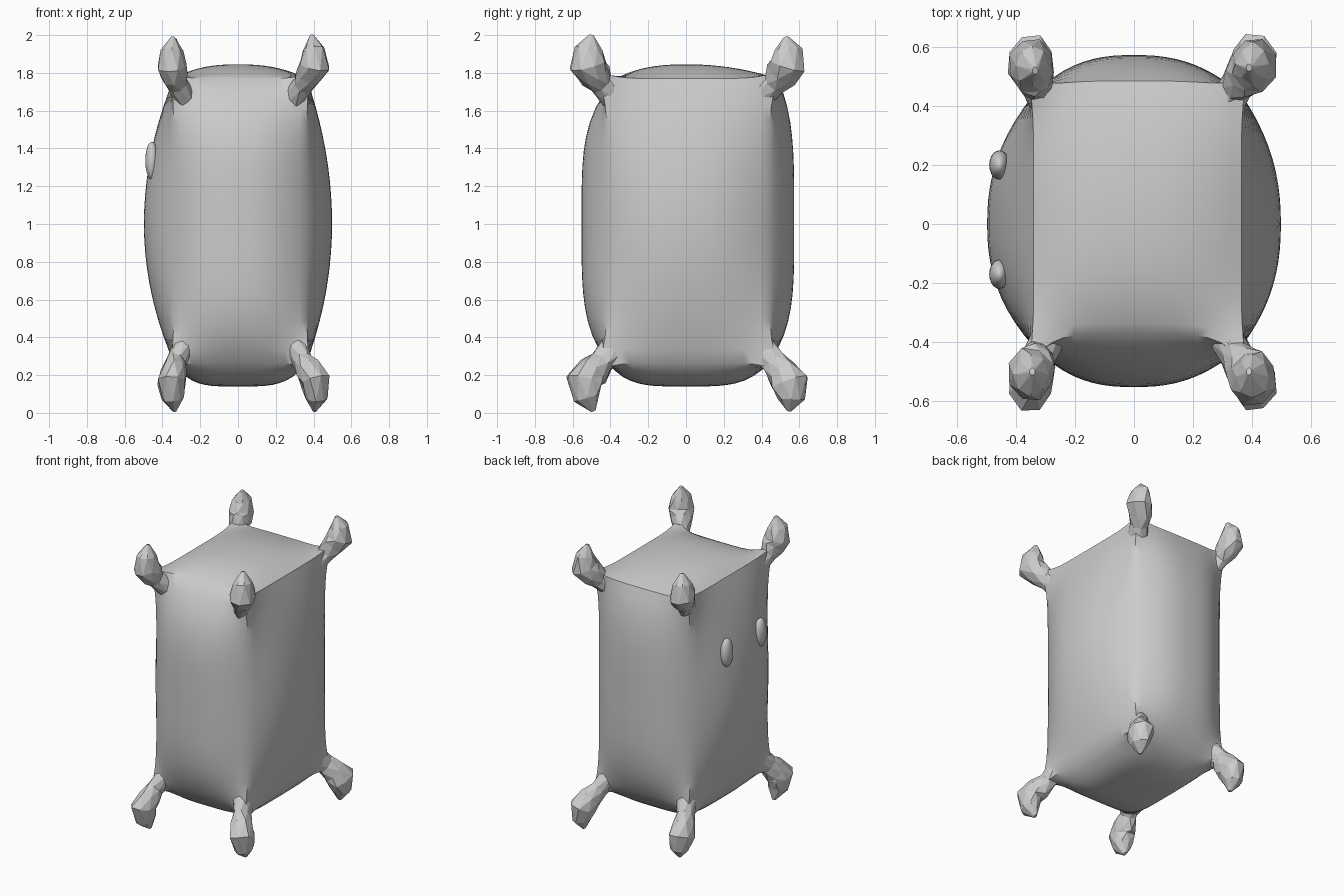
import bpy, bmesh, math, random
from mathutils import Vector

if "Cube" in bpy.data.objects:
    bpy.data.objects.remove(bpy.data.objects["Cube"])

random.seed(4)


def make_object(name, bm, angle=None):
    bmesh.ops.recalc_face_normals(bm, faces=bm.faces)
    mesh = bpy.data.meshes.new(name)
    bm.to_mesh(mesh)
    bm.free()
    ob = bpy.data.objects.new(name, mesh)
    bpy.context.collection.objects.link(ob)
    if angle is not None:
        bpy.ops.object.select_all(action='DESELECT')
        ob.select_set(True)
        bpy.context.view_layer.objects.active = ob
        bpy.ops.object.shade_smooth_by_angle(angle=math.radians(angle))
    return ob


def pillow(p):
    """Map a cube point to the stuffed block: faces bulge, edges stay pinched, corners pull out."""
    u, v, w = p
    corner = abs(u * v * w) ** 7
    fu, fv = 1 - abs(u) ** 2.5, 1 - abs(v) ** 2.3
    x_edge = 0.352 + 0.012 * u
    y_edge = 0.428 + 0.012 * v
    x = u * (x_edge + (0.498 - x_edge) * fv * (1 - w * w) + 0.015 * corner)
    y = v * (y_edge + (0.563 + 0.01 * v - y_edge) * fu * (1 - w ** 4) + 0.055 * corner)
    if w > 0:
        z = 1 + w * (0.77 + 0.075 * fu * fv + 0.035 * corner)
        # top leans towards the back
        y += 0.045 * w ** 4 * v * v * (1 - u ** 4)
    else:
        z = 1 + w * (0.735 + 0.125 * (1 - u ** 4) * (1 - v ** 4) + 0.035 * corner)
    return Vector((x, y, z))


# body
bm = bmesh.new()
bmesh.ops.create_cube(bm, size=2)
bmesh.ops.subdivide_edges(bm, edges=bm.edges[:], cuts=19, use_grid_fill=True)
for vert in bm.verts:
    vert.co = pillow(vert.co)
make_object("body", bm, 40)


def knob(name, root, neck, bulb, tip):
    """Faceted bulb on a pinched neck, swept along a bent path."""
    root, neck, bulb, tip = map(Vector, (root, neck, bulb, tip))
    path = [root, neck, neck.lerp(bulb, 0.5), bulb,
            bulb.lerp(tip, 0.5) + (bulb - neck) * 0.1, tip]
    radii = [0.075, 0.062, 0.08, 0.092, 0.066, 0.012]
    sides = 8
    bm = bmesh.new()
    rings = []
    for i, (c, r) in enumerate(zip(path, radii)):
        d = (path[min(i + 1, 5)] - path[max(i - 1, 0)]).normalized()
        a = Vector((1, 0, 0))
        a = (a - d * a.dot(d)).normalized()
        b = d.cross(a)
        ring = []
        for k in range(sides):
            t = 2 * math.pi * (k + 0.5 * (i % 2)) / sides
            s = r * random.uniform(0.92, 1.08)
            ring.append(bm.verts.new(c + a * s * 0.86 * math.cos(t) + b * s * 1.06 * math.sin(t)))
        rings.append(ring)
    for i, (lo, hi) in enumerate(zip(rings, rings[1:])):
        for k in range(sides):
            n = (k + 1) % sides
            if i % 2:  # match the half-step twist of every other ring
                bm.faces.new((lo[k], lo[n], hi[n]))
                bm.faces.new((lo[k], hi[n], hi[k]))
            else:
                bm.faces.new((lo[k], lo[n], hi[k]))
                bm.faces.new((lo[n], hi[n], hi[k]))
    bm.faces.new(rings[0])
    bm.faces.new(rings[-1])
    make_object(name, bm)


# corner knobs: bulb centre and tip for each corner
corners = {
    "front_left_ear": ((-0.35, -0.51, 1.83), (-0.345, -0.50, 1.99)),
    "front_right_ear": ((0.405, -0.52, 1.84), (0.39, -0.50, 2.0)),
    "back_left_ear": ((-0.35, 0.54, 1.83), (-0.335, 0.52, 1.98)),
    "back_right_ear": ((0.405, 0.54, 1.84), (0.39, 0.53, 1.99)),
    "front_left_foot": ((-0.35, -0.54, 0.17), (-0.335, -0.49, 0.01)),
    "front_right_foot": ((0.41, -0.54, 0.17), (0.405, -0.49, 0.01)),
    "back_left_foot": ((-0.35, 0.55, 0.16), (-0.335, 0.545, 0.01)),
    "back_right_foot": ((0.41, 0.55, 0.16), (0.405, 0.545, 0.01)),
}
for name, (bulb, tip) in corners.items():
    sx, sy = math.copysign(1, bulb[0]), math.copysign(1, bulb[1])
    top = bulb[2] > 1
    root = (sx * 0.29 + 0.01, sy * 0.375 + 0.01, 1.67 if top else 0.36)
    neck = (sx * 0.335 + 0.01, sy * 0.455 + 0.01, 1.74 if top else 0.27)
    knob(name, root, neck, bulb, tip)

# eyes
for name, y in (("left_eye", 0.20), ("right_eye", -0.17)):
    bm = bmesh.new()
    bmesh.ops.create_uvsphere(bm, u_segments=20, v_segments=12, radius=1)
    for vert in bm.verts:
        vert.co = Vector((vert.co.x * 0.035 - 0.456, vert.co.y * 0.05 + y, vert.co.z * 0.10 + 1.335))
    make_object(name, bm, 40)
